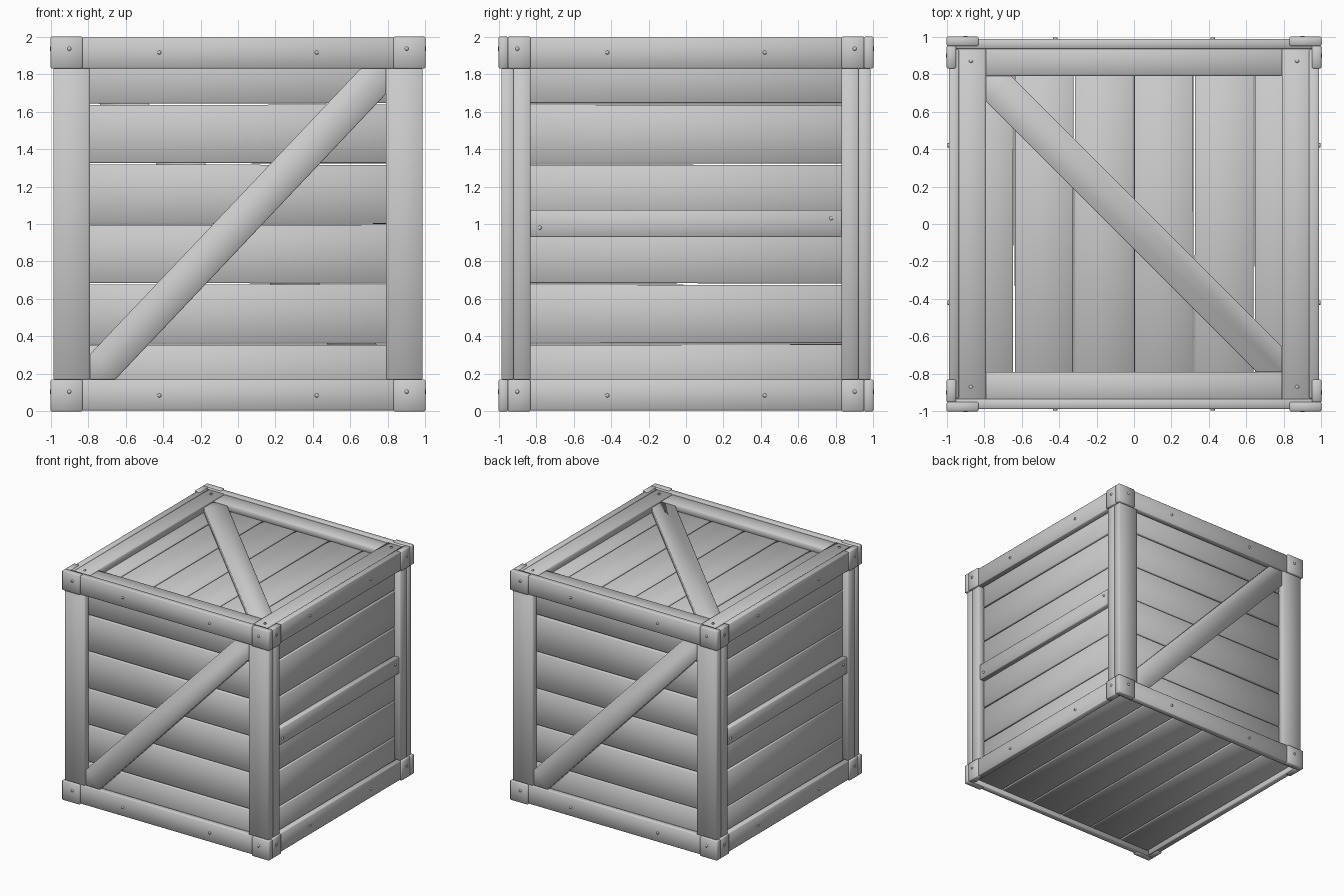
import bpy, bmesh, math, random
from mathutils import Matrix, Vector

if "Cube" in bpy.data.objects:
    bpy.data.objects.remove(bpy.data.objects["Cube"])

random.seed(4)


def finish(name, bm, mat=None, bevel=0.005):
    me = bpy.data.meshes.new(name)
    bmesh.ops.recalc_face_normals(bm, faces=bm.faces)
    if mat is not None:
        bm.transform(mat)
    bm.to_mesh(me)
    bm.free()
    ob = bpy.data.objects.new(name, me)
    bpy.context.collection.objects.link(ob)
    for p in me.polygons:
        p.use_smooth = True
    if bevel:
        m = ob.modifiers.new("soft_edges", 'BEVEL')
        m.width, m.segments = bevel, 1
    return ob


def prism(name, pts, d0, d1, mat):
    """Panel-space outline (u, v) given depth from d0 out to d1; depth faces -y."""
    bm = bmesh.new()
    f = bm.faces.new([bm.verts.new((u, -d0, v)) for u, v in pts])
    ext = bmesh.ops.extrude_face_region(bm, geom=[f])
    vs = [g for g in ext['geom'] if isinstance(g, bmesh.types.BMVert)]
    bmesh.ops.translate(bm, verts=vs, vec=(0, d0 - d1, 0))
    return finish(name, bm, mat)


def board(name, u0, u1, v0, v1, d0, d1, mat, wobble=0.0):
    j = lambda: random.uniform(-wobble, wobble)
    return prism(name, [(u0, v0 + j()), (u1, v0 + j()), (u1, v1 + j()), (u0, v1 + j())], d0, d1, mat)


def nail(u, v, d, mat):
    bm = bmesh.new()
    bmesh.ops.create_cone(bm, cap_ends=True, segments=8, radius1=0.011, radius2=0.011, depth=0.012,
                          matrix=Matrix.Translation((u, -d, v)) @ Matrix.Rotation(math.pi / 2, 4, 'X'))
    finish("nail", bm, mat, 0)


def planks(name, half_u, lo, d0, d1, mat):
    """Six planks side by side; the outer two are trimmed by the frame."""
    edges = [lo, -0.64, -0.32, 0.0, 0.32, 0.64, -lo]
    for a, b in zip(edges, edges[1:]):
        board(name, -half_u, half_u, a + 0.004, b - 0.004, d0, d1, mat, 0.003)


def brace(name, h, c, d0, d1, mat):
    """Diagonal brace cut to fit the corners of the opening (h wide, c tall)."""
    k = 0.135
    pts = [(-h, -c), (-h + k, -c), (h, c - k), (h, c), (h - k, c), (-h, -c + k)]
    prism(name, pts, d0, d1, mat)


# Panel spaces are centred on the crate middle, v = up
up = Matrix.Translation((0, 0, 1))
for i in range(4):
    mat = up @ Matrix.Rotation(i * math.pi / 2, 4, 'Z')
    front = i % 2 == 0
    planks("wall_plank", 0.92 if front else 0.88, -0.94, 0.885, 0.93, mat)

    # rails and corner plates
    for s in (-1, 1):
        v0, v1 = sorted((s * 0.83, s * 0.994))
        r = 0.985 if front else 0.93
        board("edge_rail", -r, r, v0, v1, 0.935, 0.988, mat)
        for u in (-0.42, 0.42):
            nail(u, s * 0.915, 0.988, mat)
        for t in (-1, 1):
            e = 1.0 if front else 0.95
            a, b = sorted((t * 0.83, t * e))
            c, d = sorted((s * 0.83, s * 1.0))
            board("corner_plate", a, b, c, d, 0.95, 1.0, mat)
            nail(t * 0.9, -0.895 if s < 0 else 0.935, 0.998, mat)

    # upright posts
    for t in (-1, 1):
        a, b = sorted((t * 0.79, t * 0.985)) if front else sorted((t * 0.83, t * 0.92))
        board("corner_post", a, b, -0.83, 0.83, 0.92, 0.985, mat)

    # diagonal on front and back, middle rail on the sides
    if front:
        brace("wall_brace", 0.79, 0.83, 0.925, 0.975, mat)
    else:
        board("middle_rail", -0.83, 0.83, -0.07, 0.075, 0.925, 0.975, mat)
        nail(-0.78, -0.02, 0.975, mat)
        nail(0.775, 0.03, 0.975, mat)

# lid: panel space turned so depth points up, u along y and v along x
lid = up @ Matrix(((0, 0, 1, 0), (1, 0, 0, 0), (0, -1, 0, 0), (0, 0, 0, 1)))
planks("lid_plank", 0.94, -0.94, 0.885, 0.93, lid)
for s in (-1, 1):
    a, b = sorted((s * 0.79, s * 0.955))
    board("lid_side_frame", -0.955, 0.955, a, b, 0.925, 0.985, lid)
    board("lid_end_frame", a, b, -0.79, 0.79, 0.925, 0.98, lid)
    for t in (-1, 1):
        nail(s * 0.87, t * 0.87, 0.985, lid)
brace("lid_brace", 0.79, 0.79, 0.925, 0.975, lid @ Matrix.Scale(-1, 4, Vector((1, 0, 0))))

# floor planks, run the same way as the lid
floor = up @ Matrix(((0, 0, 1, 0), (1, 0, 0, 0), (0, 1, 0, 0), (0, 0, 0, 1)))
planks("floor_plank", 0.94, -0.94, 0.91, 0.955, floor)

# mirrored panel spaces flip faces, so make every normal face outwards
for ob in bpy.data.objects:
    bm = bmesh.new()
    bm.from_mesh(ob.data)
    bmesh.ops.recalc_face_normals(bm, faces=bm.faces)
    bm.to_mesh(ob.data)
    bm.free()
